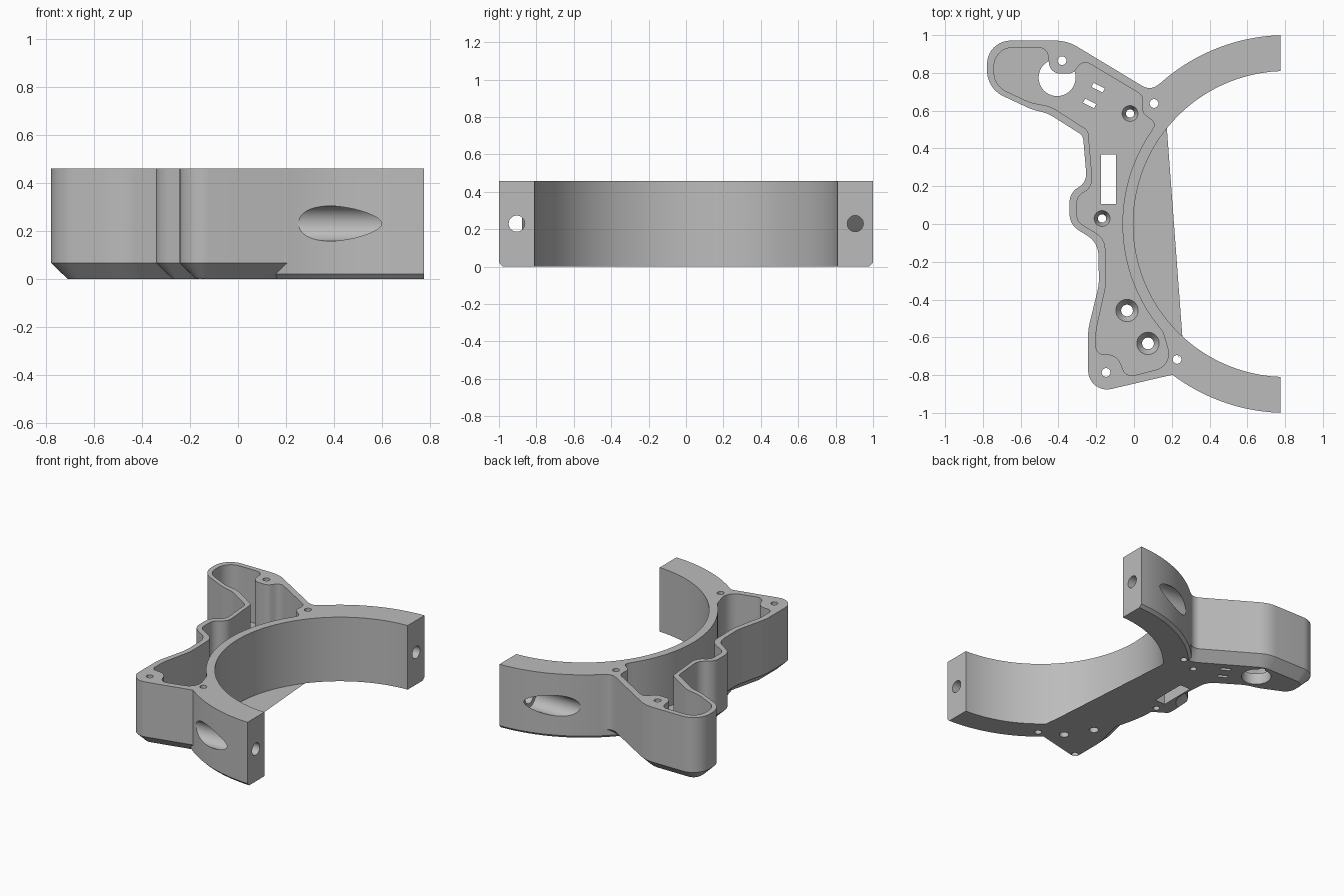
import bpy, bmesh, math
from mathutils import Vector, Matrix

if "Cube" in bpy.data.objects:
    bpy.data.objects.remove(bpy.data.objects["Cube"])

HEIGHT, FLOOR, END_X = 0.458, 0.08, 0.775
CENTRE = Vector((0.806, 0))


def arc(radius, start, end, n):
    """Points on a circle about the ring centre, angles in radians."""
    angles = [start + (end - start) * i / (n - 1) for i in range(n)]
    return [CENTRE + radius * Vector((math.cos(a), math.sin(a))) for a in angles]


def rounded(corners, steps=10):
    """Polygon from (x, y, fillet radius) corners."""
    out = []
    for i, (x, y, r) in enumerate(corners):
        p = Vector((x, y))
        a = Vector(corners[i - 1][:2]) - p
        b = Vector(corners[(i + 1) % len(corners)][:2]) - p
        half = a.angle(b) / 2
        if r == 0 or half > 1.56:
            out.append(p)
            continue
        t = min(r / math.tan(half), 0.49 * a.length, 0.49 * b.length)
        r = t * math.tan(half)
        a.normalize()
        b.normalize()
        c = p + (a + b).normalized() * r / math.sin(half)
        start, end = p + a * t - c, p + b * t - c
        sweep = math.atan2(start.x * end.y - start.y * end.x, start.dot(end))
        for k in range(steps + 1):
            out.append(c + Matrix.Rotation(sweep * k / steps, 2) @ start)
    return out


def inset(loop, d):
    """Move a counterclockwise loop inwards by d."""
    out = []
    for i, p in enumerate(loop):
        e1 = (p - loop[i - 1]).normalized()
        e2 = (loop[(i + 1) % len(loop)] - p).normalized()
        n1, n2 = Vector((-e1.y, e1.x)), Vector((-e2.y, e2.x))
        out.append(p + (n1 + n2) * d / max(1 + n1.dot(n2), 0.6))
    return out


def make(name, bm):
    bmesh.ops.recalc_face_normals(bm, faces=bm.faces)
    mesh = bpy.data.meshes.new(name)
    bm.to_mesh(mesh)
    bm.free()
    ob = bpy.data.objects.new(name, mesh)
    bpy.context.collection.objects.link(ob)
    return ob


def loft(name, levels):
    """Solid through stacked (loop, z) levels."""
    bm = bmesh.new()
    rows = [[bm.verts.new((p.x, p.y, z)) for p in loop] for loop, z in levels]
    for low, high in zip(rows, rows[1:]):
        for i in range(len(low)):
            bm.faces.new((low[i - 1], low[i], high[i], high[i - 1]))
    bm.faces.new(rows[0][::-1])
    bm.faces.new(rows[-1])
    return make(name, bm)


def cone(name, start, end, r1, r2):
    """Round cutter between two points."""
    start, end = Vector(start), Vector(end)
    d = end - start
    bm = bmesh.new()
    turn = Vector((0, 0, 1)).rotation_difference(d).to_matrix().to_4x4()
    bmesh.ops.create_cone(bm, cap_ends=True, segments=40, radius1=r1, radius2=r2,
                          depth=d.length,
                          matrix=Matrix.Translation((start + end) / 2) @ turn)
    return make(name, bm)


def slot(x, y, w, h, angle):
    bm = bmesh.new()
    bmesh.ops.create_cube(bm, size=1, matrix=Matrix.Translation((x, y, 0))
                          @ Matrix.Rotation(math.radians(angle), 4, "Z")
                          @ Matrix.Diagonal((w, h, 0.4, 1)))
    return make("slot_cutter", bm)


def combine(target, tool, operation="DIFFERENCE"):
    bpy.context.view_layer.objects.active = target
    mod = target.modifiers.new(operation, "BOOLEAN")
    mod.operation, mod.solver, mod.object = operation, "EXACT", tool
    bpy.ops.object.modifier_apply(modifier=mod.name)
    bpy.data.objects.remove(tool)


# Half ring with a small chamfer round its outer bottom edge
def ring_loop(outer, inner=0.81):
    def side(r):
        a = math.acos((END_X - CENTRE.x) / r)
        return arc(r, a, 2 * math.pi - a, 97)
    return side(outer) + side(inner)[::-1]


body = loft("bracket_body", [(ring_loop(0.98), 0), (ring_loop(1), 0.02), (ring_loop(1), HEIGHT)])

# Side housing with a wide bottom chamfer, overlapping the ring
back = [(p.x, p.y, 0) for p in arc(0.88, math.radians(235), math.radians(131), 30)]
outline = rounded([
    (-.354, .971, .23), (-.778, .971, .155), (-.778, .717, .15), (-.54, .606, .3),
    (-.455, .585, .2), (-.27, .468, .05), (-.249, .22, .1), (-.341, .167, .1),
    (-.341, -.003, .1), (-.19, -.098, .12), (-.185, -.32, .3), (-.243, -.558, .3),
    (-.243, -.902, .1), (.212, -.796, .05), (.296, -.854, 0)]
    + back + [(.201, .791, 0), (.085, .706, .07)])
housing = loft("housing", [(inset(outline, 0.068), 0), (outline, 0.066), (outline, HEIGHT)])
combine(body, housing, "UNION")

# Open pocket that leaves thin walls and screw bosses
wall = [(p.x, p.y, 0) for p in arc(0.867, math.radians(221), math.radians(146), 50)]
pocket = rounded([
    (-.46, .934, .05), (-.741, .934, .13), (-.741, .733, .11), (-.55, .643, .25),
    (-.44, .622, .2), (-.243, .495, .04), (-.217, .198, .1), (-.302, .146, .06),
    (-.302, .013, .06), (-.153, -.077, .1), (-.148, -.325, .3), (-.201, -.563, .3),
    (-.201, -.69, .04), (-.09, -.69, .08), (-.042, -.812, .05), (.206, -.749, .09)]
    + wall + [(.116, .532, .05), (.042, .59, .05), (.048, .68, .05), (-.27, .87, .05),
              (-.323, .796, .05), (-.444, .796, .06)])
combine(body, loft("pocket_cutter", [(pocket, FLOOR), (pocket, 1)]))

# Screw holes through the full height
for x, y in ((-.381, .865), (.106, .638), (-.148, -.786), (.228, -.717)):
    combine(body, cone("screw_cutter", (x, y, -.1), (x, y, 1), .023, .023))

# Countersunk holes in the pocket floor
for x, y, r in ((-.021, .585, .022), (-.169, .029, .022), (-.037, -.458, .031), (.074, -.632, .031)):
    combine(body, cone("floor_cutter", (x, y, -.1), (x, y, .2), r, r))
    combine(body, cone("sink_cutter", (x, y, .04), (x, y, FLOOR + .002), r, r * 1.95))

# Cable opening and slots in the floor
combine(body, cone("cable_cutter", (-.407, .775, -.1), (-.407, .775, FLOOR + .002), .098, .098))
for args in ((-.135, .237, .082, .26, 0), (-.19, .722, .066, .025, -27), (-.235, .638, .066, .025, -27)):
    combine(body, slot(*args))

# Clamp bolt holes in the ring ends, with wide counterbores
for y in (-.905, .905):
    combine(body, cone("bolt_cutter", (.4, y, .23), (1, y, .23), .043, .043))
    combine(body, cone("bore_cutter", (.1, y, .23), (.605, y, .23), .073, .073))

# Finish
grey = bpy.data.materials.new("plain_grey")
grey.use_nodes = True
colour = (0.5, 0.5, 0.5, 1)
grey.diffuse_color = colour
grey.node_tree.nodes["Principled BSDF"].inputs["Base Color"].default_value = colour
body.data.materials.clear()
body.data.materials.append(grey)
for poly in body.data.polygons:
    poly.material_index = 0
bpy.ops.object.select_all(action="DESELECT")
body.select_set(True)
bpy.context.view_layer.objects.active = body
bpy.ops.object.shade_smooth_by_angle(angle=math.radians(30))
